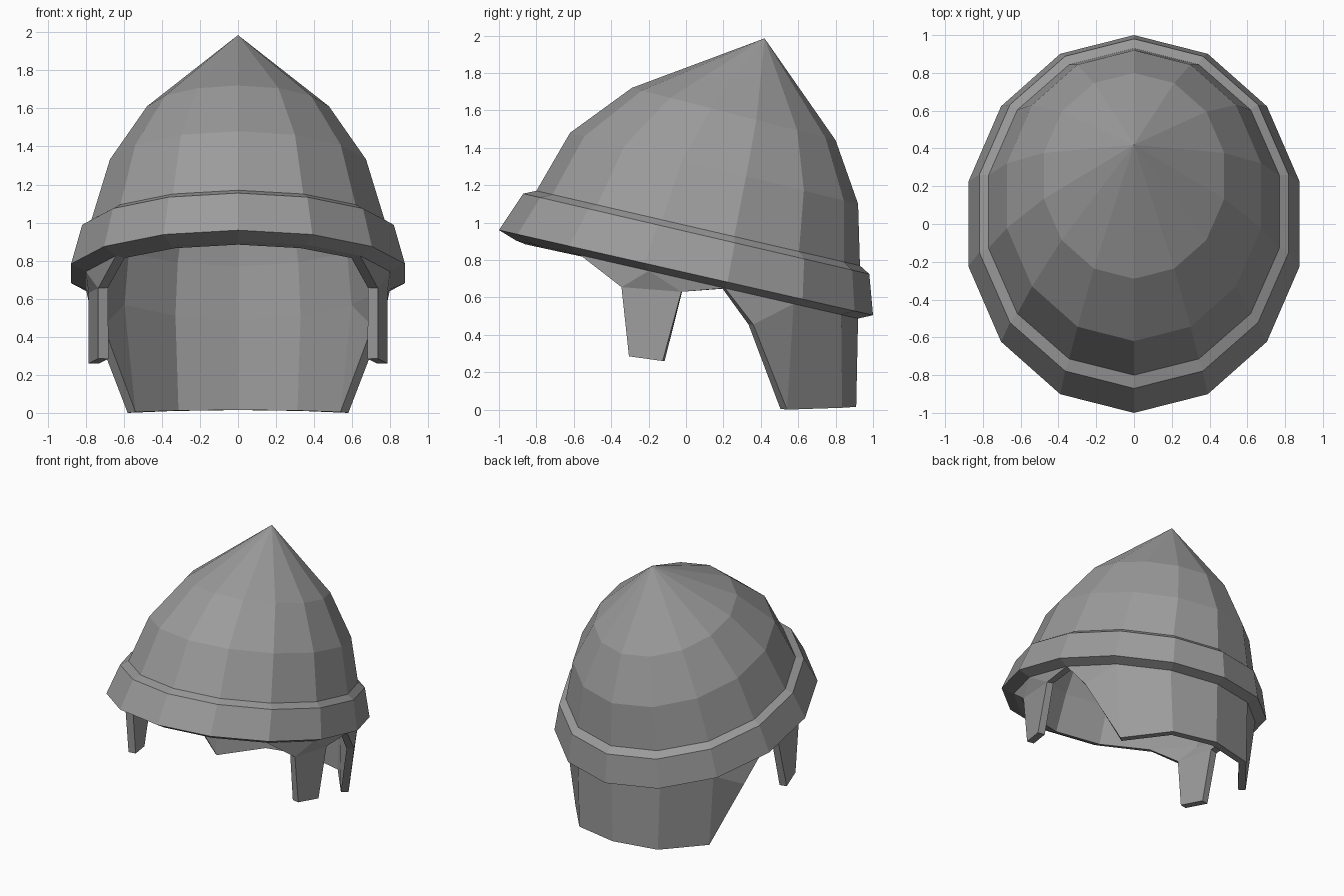
import bpy, bmesh, math

if "Cube" in bpy.data.objects:
    bpy.data.objects.remove(bpy.data.objects["Cube"], do_unlink=True)

SIDES = 14

steel = bpy.data.materials.new("grey steel")
steel.use_nodes = True
GREY = (0.33, 0.33, 0.33, 1)
steel.diffuse_color = GREY
steel.node_tree.nodes["Principled BSDF"].inputs["Base Color"].default_value = GREY


def ring(bm, front, back, rx):
    """Tilted oval ring; front and back are (y, z). Index zero is at the back."""
    cy, cz = [(f + b) / 2 for f, b in zip(front, back)]
    ry, rz = [(b - f) / 2 for f, b in zip(front, back)]
    verts = []
    for k in range(SIDES):
        a = math.tau * k / SIDES
        c = math.cos(a)
        verts.append(bm.verts.new((rx * math.sin(a), cy + ry * c, cz + rz * c)))
    return verts


def bridge(bm, upper, lower):
    for k in range(SIDES):
        n = (k + 1) % SIDES
        bm.faces.new((upper[k], upper[n], lower[n], lower[k]))


def finish(bm, name):
    bmesh.ops.recalc_face_normals(bm, faces=bm.faces[:])
    mesh = bpy.data.meshes.new(name)
    bm.to_mesh(mesh)
    bm.free()
    mesh.materials.append(steel)
    obj = bpy.data.objects.new(name, mesh)
    bpy.context.collection.objects.link(obj)
    return obj


# Shared rings: (front y, z), (back y, z), half width
DOME_FOOT = ((-0.80, 1.17), (0.93, 0.77), 0.79)
RIM = ((-0.91, 0.905), (0.92, 0.487), 0.82)

# Dome shell, from the point down to the rim
bm = bmesh.new()
apex = bm.verts.new((0, 0.42, 1.985))
rings = [ring(bm, *r) for r in (
    ((-0.29, 1.72), (0.80, 1.44), 0.49),
    ((-0.62, 1.48), (0.92, 1.10), 0.69),
    DOME_FOOT, RIM)]
for k in range(SIDES):
    bm.faces.new((apex, rings[0][(k + 1) % SIDES], rings[0][k]))
for upper, lower in zip(rings, rings[1:]):
    bridge(bm, upper, lower)
rim = rings[-1]

# Neck guard and cheek pieces hang from the rim
center = bm.verts.new((0, 0.91, 0.015))
for s in (1, -1):
    def at(x, y, z):
        return bm.verts.new((s * x, y, z))
    r = [rim[s * k] for k in range(6)]
    low_a, low_b = at(0.34, 0.835, 0.01), at(0.58, 0.54, 0)
    flare = at(0.755, 0.36, 0.455)
    bm.faces.new((r[0], r[1], low_a, center))
    bm.faces.new((r[1], r[2], low_b, low_a))
    bm.faces.new((r[2], flare, low_b))
    bm.faces.new((r[2], r[3], flare))
    top_f, top_b = at(0.735, -0.345, 0.655), at(0.785, -0.025, 0.63)
    tip_f, tip_b = at(0.735, -0.305, 0.285), at(0.785, -0.125, 0.26)
    bm.faces.new((r[3], r[4], top_b))
    bm.faces.new((r[4], top_f, top_b))
    bm.faces.new((r[4], r[5], top_f))
    bm.faces.new((top_b, top_f, tip_f, tip_b))
shell = finish(bm, "helmet_shell")
solid = shell.modifiers.new("thickness", 'SOLIDIFY')
solid.thickness = 0.055
solid.offset = -1

# Flared brow band around the dome
bm = bmesh.new()
band = [ring(bm, *r) for r in (
    DOME_FOOT,
    ((-0.87, 1.155), (0.98, 0.725), 0.84),
    ((-1.0, 0.96), (1.0, 0.505), 0.90),
    RIM)]
for upper, lower in zip(band, band[1:]):
    bridge(bm, upper, lower)
finish(bm, "brow_band")
